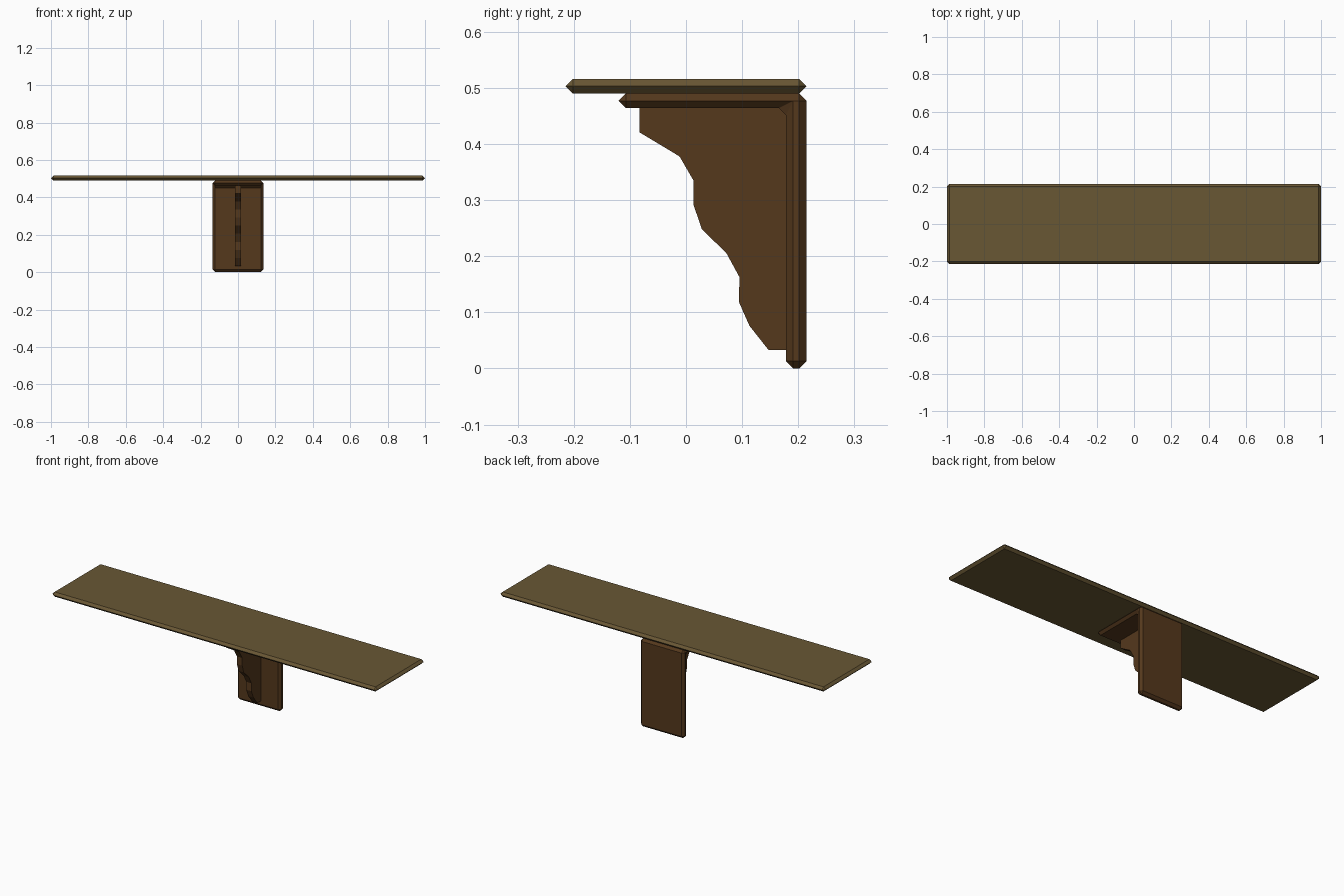
import bpy, bmesh

if "Cube" in bpy.data.objects:
    bpy.data.objects.remove(bpy.data.objects["Cube"])


def material(name, color):
    m = bpy.data.materials.new(name)
    m.diffuse_color = (*color, 1)
    m.use_nodes = True
    m.node_tree.nodes["Principled BSDF"].inputs["Base Color"].default_value = m.diffuse_color
    return m


def extrude_profile(name, profile, half_width, mat, bevel=0):
    """Extrude a (y, z) outline across x, with optional chamfered edges."""
    bm = bmesh.new()
    face = bm.faces.new([bm.verts.new((-half_width, y, z)) for y, z in profile])
    new = bmesh.ops.extrude_face_region(bm, geom=[face])["geom"]
    verts = [v for v in new if isinstance(v, bmesh.types.BMVert)]
    bmesh.ops.translate(bm, verts=verts, vec=(2 * half_width, 0, 0))
    bmesh.ops.recalc_face_normals(bm, faces=bm.faces[:])
    if bevel:
        bmesh.ops.bevel(bm, geom=bm.edges[:], offset=bevel, offset_type='OFFSET',
                        segments=1, profile=0.5, affect='EDGES', clamp_overlap=True)
        bmesh.ops.recalc_face_normals(bm, faces=bm.faces[:])
    mesh = bpy.data.meshes.new(name)
    bm.to_mesh(mesh)
    bm.free()
    mesh.materials.append(mat)
    obj = bpy.data.objects.new(name, mesh)
    bpy.context.collection.objects.link(obj)
    return obj


board_wood = material("board_wood", (0.14, 0.095, 0.034))
bracket_wood = material("bracket_wood", (0.09, 0.04, 0.012))

# Long shelf board with chamfers meeting at mid thickness
extrude_profile("shelf_board",
                [(-0.2145, 0.490), (0.2145, 0.490), (0.2145, 0.516), (-0.2145, 0.516)],
                1.0, board_wood, 0.0129)

# L-shaped bracket: wall plate and top plate in one chamfered piece
extrude_profile("wall_bracket",
                [(0.178, 0.0), (0.2145, 0.0), (0.2145, 0.490), (-0.120, 0.490),
                 (-0.120, 0.464), (0.178, 0.464)],
                0.135, bracket_wood, 0.0129)

# Thin brace with a stepped wavy front edge
wave_y = [-0.083, -0.0115, 0.0135, 0.0135, 0.028, 0.072, 0.0955, 0.094, 0.113, 0.147]
outline = [(0.182, 0.468), (-0.083, 0.468)]
outline += [(y, 0.421 - 0.0431 * i) for i, y in enumerate(wave_y)]
outline += [(0.182, 0.033)]
extrude_profile("curved_brace", outline, 0.016, bracket_wood)
